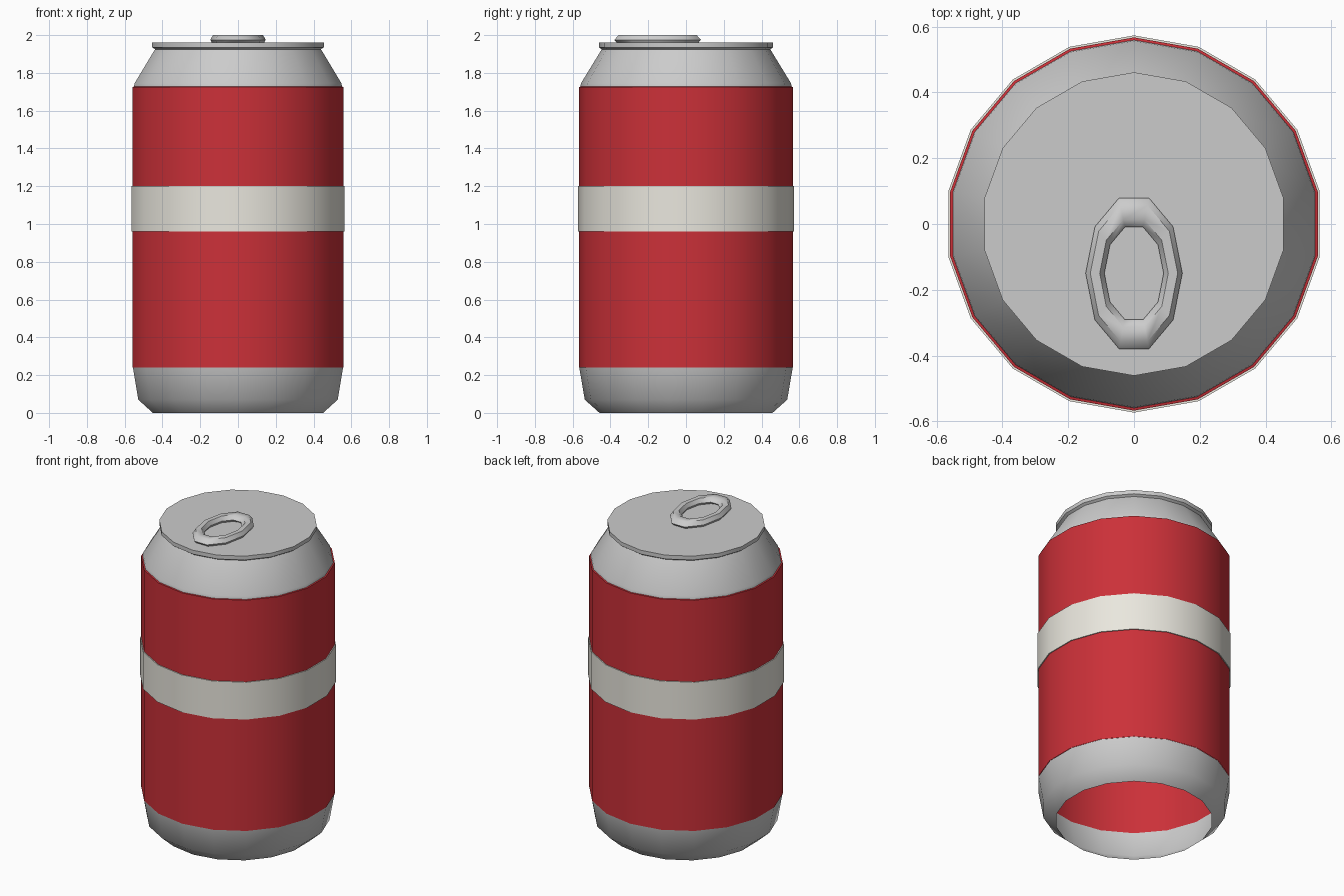
import bpy, bmesh, math

if "Cube" in bpy.data.objects:
    bpy.data.objects.remove(bpy.data.objects["Cube"])

SIDES = 18


def material(name, rgb):
    m = bpy.data.materials.new(name)
    m.diffuse_color = (*rgb, 1)
    m.use_nodes = True
    m.node_tree.nodes["Principled BSDF"].inputs["Base Color"].default_value = m.diffuse_color
    return m


def finish(obj, mat=None):
    if mat:
        obj.data.materials.append(mat)
    bpy.ops.object.select_all(action='DESELECT')
    obj.select_set(True)
    bpy.context.view_layer.objects.active = obj
    bpy.ops.object.shade_smooth_by_angle(angle=math.radians(50))


def lathe(name, profile, mat=None, cap_top=False):
    """Revolve (radius, z) points, listed bottom to top, around the z axis."""
    bm = bmesh.new()
    rings = []
    for r, z in profile:
        angles = [math.pi / 2 + math.tau * i / SIDES for i in range(SIDES)]
        rings.append([bm.verts.new((r * math.cos(a), r * math.sin(a), z)) for a in angles])
    for lo, hi in zip(rings, rings[1:]):
        for i in range(SIDES):
            j = (i + 1) % SIDES
            bm.faces.new((lo[i], lo[j], hi[j], hi[i]))
    if cap_top:
        bm.faces.new(rings[-1])
    mesh = bpy.data.meshes.new(name)
    bm.to_mesh(mesh)
    bm.free()
    obj = bpy.data.objects.new(name, mesh)
    bpy.context.collection.objects.link(obj)
    finish(obj, mat)


red = material("red_paint", (0.6, 0.03, 0.04))
cream = material("cream_paint", (0.82, 0.8, 0.73))

# Can shell: open base, painted wall, shoulder with lid
lathe("base", [(0.458, 0), (0.536, 0.07), (0.565, 0.24)])
lathe("painted_wall", [(0.567, 0.24), (0.567, 1.725), (0.559, 1.727)], red)
lathe("shoulder_and_lid",
      [(0.559, 1.727), (0.556, 1.745), (0.446, 1.925), (0.461, 1.935), (0.461, 1.96)],
      cap_top=True)

# Stripe around the wall
lathe("stripe", [(0.567, 0.96), (0.573, 0.96), (0.573, 1.2), (0.567, 1.2)], cream)

# Oval pull ring on the lid
bpy.ops.mesh.primitive_torus_add(major_segments=10, minor_segments=6,
                                 major_radius=0.1185, minor_radius=0.0285,
                                 location=(0, -0.15, 1.975))
ring = bpy.context.object
ring.name = "pull_ring"
ring.scale.y = 1.64
bpy.ops.object.transform_apply(location=False, rotation=False, scale=True)
finish(ring)
for p in ring.data.polygons:
    p.use_smooth = True
